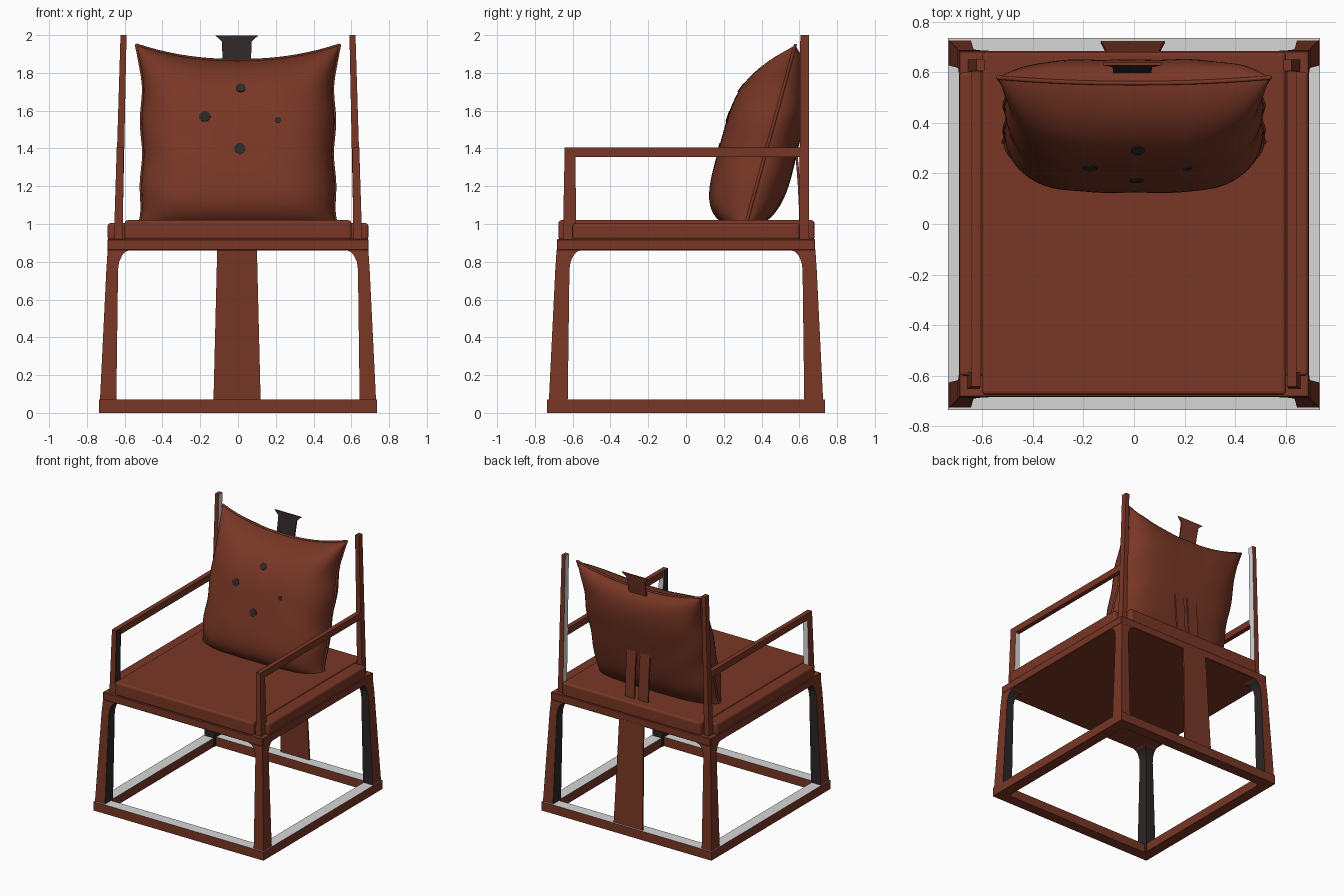
import bpy, bmesh, math
from mathutils import Vector

cube = bpy.data.objects.get("Cube")
if cube:
    bpy.data.objects.remove(cube, do_unlink=True)


def material(name, rgb):
    m = bpy.data.materials.new(name)
    m.use_nodes = True
    color = (*rgb, 1)
    m.diffuse_color = color
    m.node_tree.nodes["Principled BSDF"].inputs["Base Color"].default_value = color
    return m


BROWN = material("red_brown", (0.19, 0.038, 0.019))
DARK = material("charcoal", (0.027, 0.02, 0.02))
WHITE = material("pale_grey", (0.68, 0.68, 0.68))
MATS = (BROWN, DARK, WHITE)


def finish(name, bm, rule=None, smooth=False):
    """Turn a bmesh into an object; rule(face) picks the colour slot."""
    bmesh.ops.recalc_face_normals(bm, faces=bm.faces[:])
    bm.normal_update()
    for f in bm.faces:
        f.smooth = smooth
        if rule:
            f.material_index = rule(f)
    mesh = bpy.data.meshes.new(name)
    bm.to_mesh(mesh)
    bm.free()
    for m in MATS:
        mesh.materials.append(m)
    ob = bpy.data.objects.new(name, mesh)
    bpy.context.collection.objects.link(ob)
    return ob


def loft(name, sections, rule=None, bevel=0, segments=1):
    """Stack of rectangles (z, x0, x1, y0, y1) joined into a solid."""
    bm = bmesh.new()
    rings = []
    for z, x0, x1, y0, y1 in sections:
        rings.append([bm.verts.new((x, y, z)) for x, y in
                      ((x0, y0), (x1, y0), (x1, y1), (x0, y1))])
    for a, b in zip(rings, rings[1:]):
        for i in range(4):
            j = (i + 1) % 4
            bm.faces.new((a[i], a[j], b[j], b[i]))
    bm.faces.new(rings[0][::-1])
    bm.faces.new(rings[-1])
    if bevel:
        bmesh.ops.bevel(bm, geom=bm.edges[:], offset=bevel, segments=segments,
                        profile=0.5, affect='EDGES')
    return finish(name, bm, rule)


def box(name, x0, x1, y0, y1, z0, z1, rule=None, bevel=0, segments=1):
    return loft(name, [(z0, x0, x1, y0, y1), (z1, x0, x1, y0, y1)], rule, bevel, segments)


def inward(sx, sy, mat_x, mat_y):
    """Colour the faces that look towards the middle of the chair."""
    def rule(f):
        if f.normal.x * sx < -0.6:
            return mat_x
        return mat_y if f.normal.y * sy < -0.6 else 0
    return rule


# Base frame, pale on top
top_pale = lambda f: 2 if f.normal.z > 0.9 else 0
R, RI = 0.735, 0.65
for s, side in ((-1, "front"), (1, "back")):
    box(side + "_base_rail", -R, R, min(s * R, s * RI), max(s * R, s * RI), 0, 0.07, top_pale)
for s, side in ((-1, "right"), (1, "left")):
    box(side + "_base_rail", min(s * R, s * RI), max(s * R, s * RI), -RI, RI, 0, 0.07, top_pale)

# Tapered legs with curved brackets at the top
LEG = ((0.001, 0.734, 0.645), (0.76, 0.697, 0.635), (0.80, 0.694, 0.629),
       (0.835, 0.692, 0.613), (0.853, 0.69, 0.595), (0.862, 0.69, 0.575))
for sx, xn in ((-1, "right"), (1, "left")):
    for sy, yn in ((-1, "front"), (1, "back")):
        loft(f"{yn}_{xn}_leg",
             [(z, sx * i, sx * o, sy * (i - 0.018), sy * (o - 0.005)) for z, o, i in LEG],
             inward(sx, sy, 1, 1))

# Seat frame and notched cushion
box("seat_frame", -0.692, 0.692, -0.683, 0.683, 0.86, 0.92, bevel=0.004)
box("cushion_sides", -0.69, 0.69, -0.6, 0.6, 0.915, 1.005, bevel=0.015, segments=3)
box("cushion", -0.6, 0.6, -0.675, 0.68, 0.915, 1.02, bevel=0.015, segments=3)

# Arm posts, arm rails and tall back posts
for s, side in ((-1, "right"), (1, "left")):
    loft(side + "_arm_post", [(0.92, s * 0.61, s * 0.657, -0.652, -0.582),
                              (1.405, s * 0.605, s * 0.642, -0.642, -0.585)],
         inward(s, -1, 1, 2))
    box(side + "_arm_rail", min(s * 0.607, s * 0.643), max(s * 0.607, s * 0.643),
        -0.64, 0.61, 1.355, 1.406)
    loft(side + "_back_post", [(0.92, s * 0.612, s * 0.655, 0.6, 0.65),
                               (2.0, s * 0.59, s * 0.622, 0.605, 0.65)],
         inward(s, 1, 2, 0))


def strip(name, path, rule=None, thick=0.012):
    """Thin plate following (z, y, x0, x1) points."""
    return loft(name, [(z, x0, x1, y, y + thick) for z, y, x0, x1 in path], rule)


# Back panel below the seat
strip("lower_back_panel", [(0.06, 0.712, -0.13, 0.12), (0.87, 0.672, -0.11, 0.10)])

# Curved back splat in two strips, with a flared crest
SPLAT = ((1.0, 0.6), (1.1, 0.597), (1.2, 0.592), (1.3, 0.585), (1.4, 0.575), (1.5, 0.56))
for name, x0, x1 in (("right_splat_strip", -0.1, -0.015), ("left_splat_strip", 0.02, 0.1)):
    strip(name, [(z, y, x0, x1) for z, y in SPLAT])
CREST = ((1.7, 0.565, 0.078), (1.8, 0.585, 0.078), (1.9, 0.607, 0.078), (1.965, 0.62, 0.08),
         (1.985, 0.624, 0.1), (1.998, 0.627, 0.117))
strip("splat_crest", [(z, y, -w - 0.005, w - 0.008) for z, y, w in CREST],
      lambda f: 1 if f.normal.y < -0.5 else 0)


# Back pillow: two bulging sheets joined at a leaning seam
def pillow(u, v, side):
    x = u * (0.505 + 0.03 * v ** 6 + 0.006 * math.sin(9 * v))
    top = 1.865 + 0.082 * abs(u) ** 2.2
    z = 0.97 + (top - 0.97) * (v + 1) / 2
    seam = 0.31 + 0.275 * (z - 0.97)
    full = max(0, 1 - u ** 4) ** 0.5 * max(0, 1 - v ** 4) ** 0.55
    depth = 0.255 if side < 0 else 0.165 - 0.02 * v
    fold = 0.006 * math.sin(11 * v + 5 * u) * u * u + 0.004 * math.sin(14 * u + 3 * v) * v * v
    return Vector((x, seam + side * full * (depth + fold), z))


N = 36
steps = [math.sin(math.pi / 2 * (2 * i / N - 1)) for i in range(N + 1)]
bm = bmesh.new()
for side in (-1, 1):
    g = [[bm.verts.new(pillow(u, v, side)) for u in steps] for v in steps]
    for i in range(N):
        for j in range(N):
            bm.faces.new((g[i][j], g[i][j + 1], g[i + 1][j + 1], g[i + 1][j]))
bmesh.ops.remove_doubles(bm, verts=bm.verts[:], dist=0.0001)
finish("pillow", bm, smooth=True)

# Piping along the pillow seam
edge = ([(t, -1) for t in steps] + [(1, t) for t in steps[1:]]
        + [(-t, 1) for t in steps[1:]] + [(-1, -t) for t in steps[1:-1]])
cu = bpy.data.curves.new("pillow_piping", 'CURVE')
cu.dimensions = '3D'
cu.bevel_depth = 0.009
cu.bevel_resolution = 1
sp = cu.splines.new('POLY')
sp.points.add(len(edge) - 1)
for p, (u, v) in zip(sp.points, edge):
    p.co = (*pillow(u, v, 1), 1)
sp.use_cyclic_u = True
cu.materials.append(BROWN)
bpy.context.collection.objects.link(bpy.data.objects.new("pillow_piping", cu))

# Dark buttons lying on the pillow front
for k, (x, z, r) in enumerate(((0.015, 1.72, 0.027), (-0.175, 1.57, 0.03),
                               (0.21, 1.55, 0.017), (0.01, 1.4, 0.03))):
    u = x / 0.505
    v = 2 * (z - 0.97) / (0.895 + 0.082 * abs(u) ** 2.2) - 1
    c = pillow(u, v, -1)
    n = (pillow(u + 0.02, v, -1) - c).cross(pillow(u, v + 0.02, -1) - c).normalized()
    bm = bmesh.new()
    bmesh.ops.create_cone(bm, cap_ends=True, segments=10, radius1=r, radius2=r, depth=0.008)
    turn = n.to_track_quat('Z', 'Y').to_matrix()
    for vert in bm.verts:
        vert.co = turn @ vert.co + c
    finish(f"pillow_button_{k + 1}", bm, lambda f: 1)
